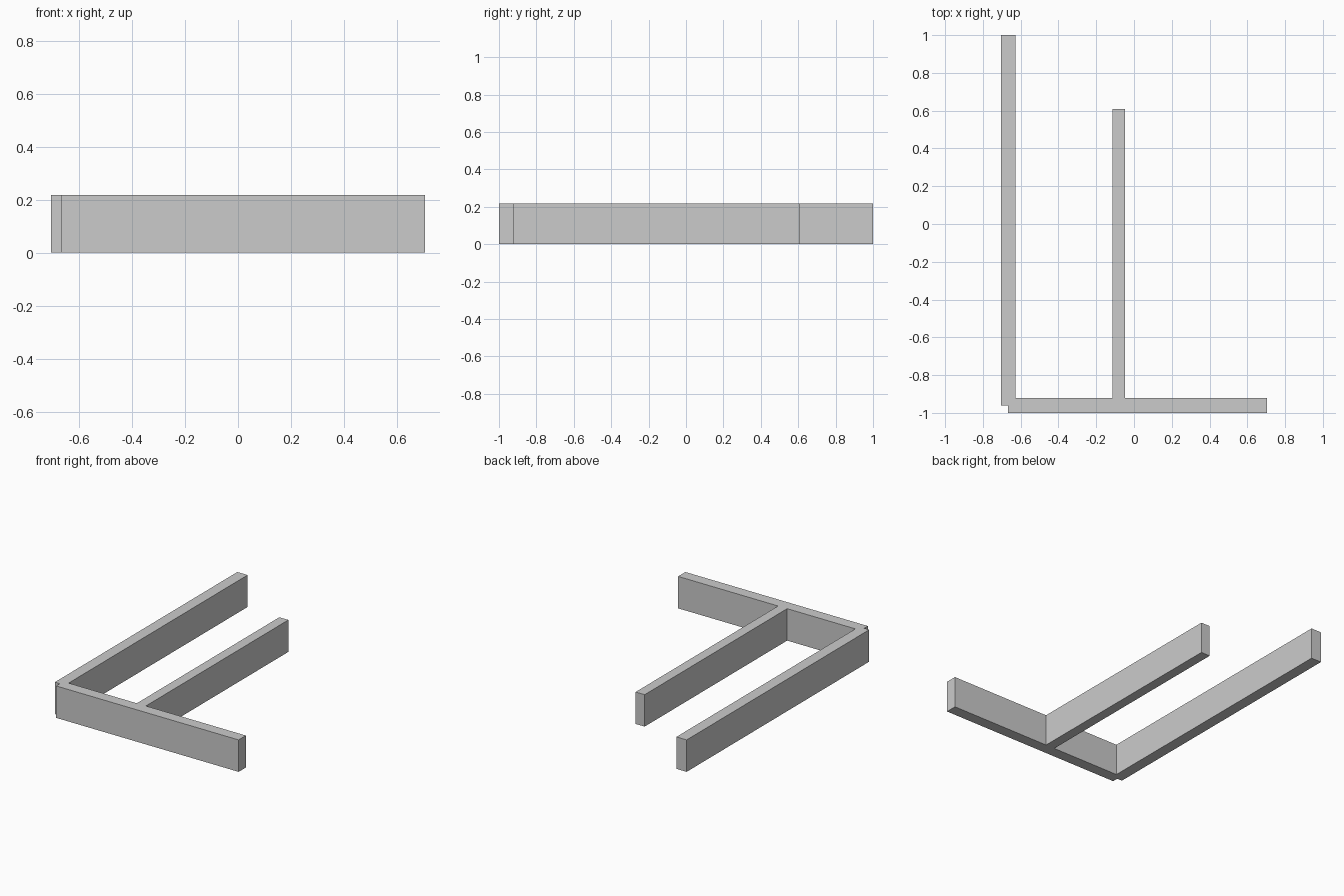
import bpy, bmesh

if "Cube" in bpy.data.objects:
    bpy.data.objects.remove(bpy.data.objects["Cube"])

HEIGHT = 0.217

# plain grey for every wall
grey = bpy.data.materials.new("wall_grey")
grey.diffuse_color = (0.6, 0.6, 0.6, 1.0)
grey.use_nodes = True
grey.node_tree.nodes["Principled BSDF"].inputs["Base Color"].default_value = grey.diffuse_color

# Floor-plan outline: long left wall, front wall and shorter middle wall,
# with the small step where the left and front walls meet
outline = [
    (-0.667, -1.0), (0.705, -1.0), (0.705, -0.922),     # front wall
    (-0.047, -0.922), (-0.047, 0.608),                  # middle wall
    (-0.115, 0.608), (-0.115, -0.922),
    (-0.628, -0.922), (-0.628, 1.0),                    # left wall
    (-0.705, 1.0), (-0.705, -0.96), (-0.667, -0.96),    # corner step
]

# Raise the outline into solid walls
bm = bmesh.new()
base = bm.faces.new([bm.verts.new((x, y, 0)) for x, y in outline])
raised = bmesh.ops.extrude_face_region(bm, geom=[base], use_keep_orig=True)
top = [v for v in raised["geom"] if isinstance(v, bmesh.types.BMVert)]
bmesh.ops.translate(bm, verts=top, vec=(0, 0, HEIGHT))
bmesh.ops.recalc_face_normals(bm, faces=bm.faces)

mesh = bpy.data.meshes.new("walls")
bm.to_mesh(mesh)
bm.free()
mesh.materials.append(grey)
walls = bpy.data.objects.new("walls", mesh)
bpy.context.collection.objects.link(walls)
